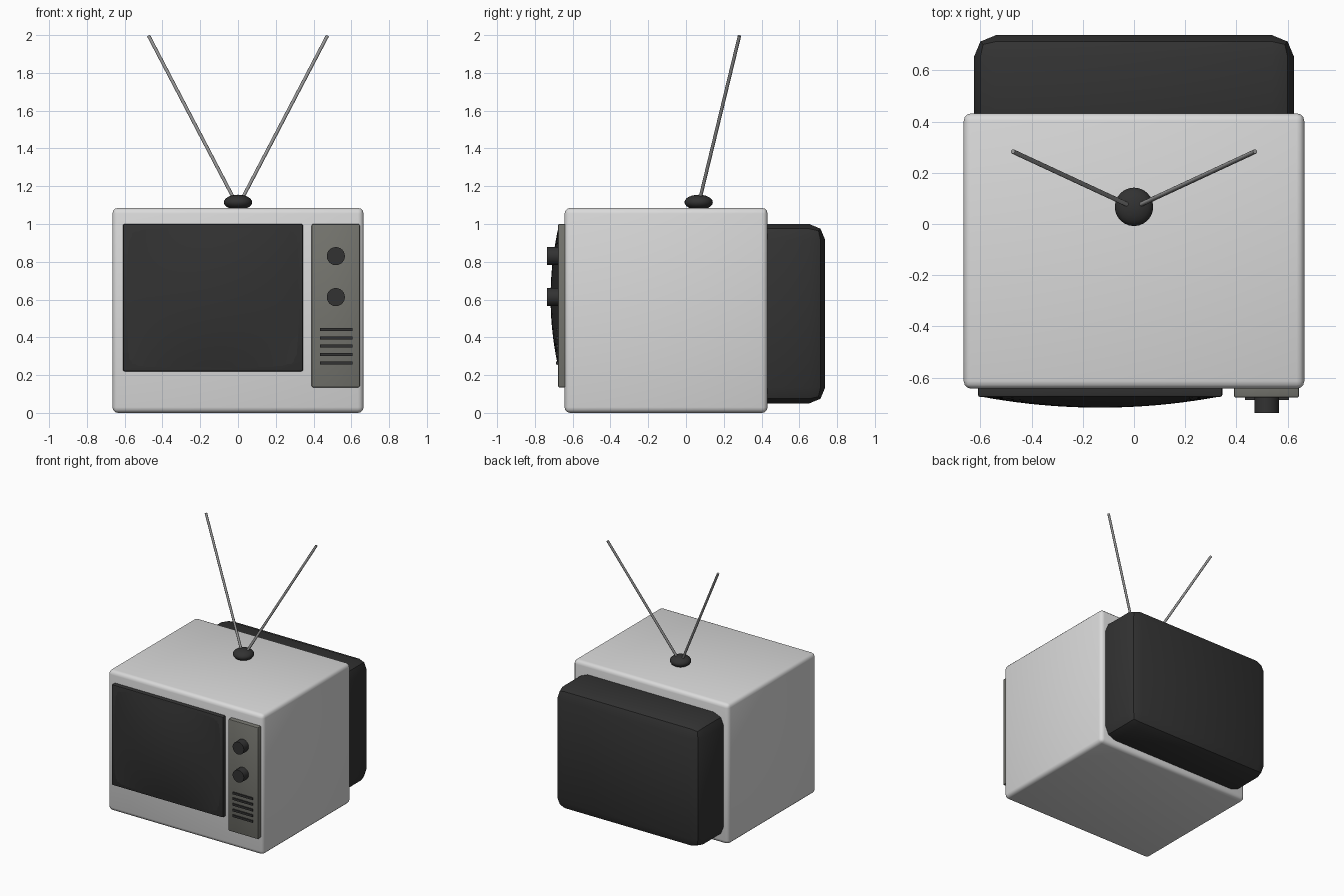
import bpy, bmesh
from math import pi
from mathutils import Vector

cube = bpy.data.objects.get("Cube")
if cube:
    bpy.data.objects.remove(cube, do_unlink=True)


def material(name, color):
    m = bpy.data.materials.new(name)
    m.use_nodes = True
    m.diffuse_color = (*color, 1)
    bsdf = m.node_tree.nodes["Principled BSDF"]
    bsdf.inputs["Base Color"].default_value = (*color, 1)
    bsdf.inputs["Roughness"].default_value = 0.6
    return m


light_grey = material("light grey plastic", (0.7, 0.7, 0.7))
panel_grey = material("warm grey panel", (0.175, 0.175, 0.155))
charcoal = material("charcoal plastic", (0.032, 0.032, 0.032))
metal = material("antenna metal", (0.3, 0.3, 0.3))


def finish(obj, name, mat, smooth=True):
    obj.name = name
    obj.data.name = name
    obj.data.materials.append(mat)
    if smooth:
        bpy.ops.object.shade_smooth_by_angle(angle=pi / 6)
    return obj


def box(name, lo, hi, mat, bevel=0, segments=2):
    """Box between two corners, with rounded edges."""
    lo, hi = Vector(lo), Vector(hi)
    bpy.ops.mesh.primitive_cube_add(size=1, location=(lo + hi) / 2)
    obj = bpy.context.object
    obj.scale = hi - lo
    bpy.ops.object.transform_apply(location=False, rotation=False, scale=True)
    if bevel:
        mod = obj.modifiers.new("rounded edges", "BEVEL")
        mod.width = bevel
        mod.segments = segments
        bpy.ops.object.modifier_apply(modifier=mod.name)
    return finish(obj, name, mat)


def rod(name, start, end, radius, mat, sides=16):
    """Cylinder between two points."""
    start, end = Vector(start), Vector(end)
    axis = end - start
    bpy.ops.mesh.primitive_cylinder_add(
        vertices=sides, radius=radius, depth=axis.length, location=(start + end) / 2,
        rotation=axis.to_track_quat("Z", "Y").to_euler())
    return finish(bpy.context.object, name, mat)


# Cabinet and rear housing
box("cabinet", (-0.665, -0.643, 0), (0.665, 0.432, 1.085), light_grey, 0.03, 3)
box("rear_housing", (-0.625, 0.25, 0.05), (0.625, 0.737, 1.0), charcoal, 0.085, 2)

# Screen surround and bulging glass
box("screen_surround", (-0.61, -0.676, 0.22), (0.345, -0.6, 1.0), charcoal, 0.01)

bm = bmesh.new()
bmesh.ops.create_grid(bm, x_segments=20, y_segments=20, size=1)
for v in bm.verts:
    u, w = v.co.x, v.co.y
    bulge = (1 - u * u) * (1 - w * w)
    v.co = (-0.1325 + 0.46 * u, -0.675 - 0.042 * bulge, 0.61 + 0.375 * w)
glass_mesh = bpy.data.meshes.new("screen_glass")
bm.to_mesh(glass_mesh)
bm.free()
glass = bpy.data.objects.new("screen_glass", glass_mesh)
bpy.context.collection.objects.link(glass)
bpy.ops.object.select_all(action="DESELECT")
glass.select_set(True)
bpy.context.view_layer.objects.active = glass
finish(glass, "screen_glass", charcoal)

# Control panel with knobs and speaker slots
box("control_panel", (0.39, -0.678, 0.135), (0.645, -0.6, 1.0), panel_grey, 0.008)
for i, z in enumerate((0.83, 0.613)):
    rod(f"knob_{i + 1}", (0.518, -0.66, z), (0.518, -0.737, z), 0.048, charcoal, 24)
for i in range(5):
    z = 0.265 + 0.044 * i
    box(f"speaker_slot_{i + 1}", (0.433, -0.687, z - 0.008), (0.605, -0.67, z + 0.008), charcoal)

# Antenna base and two rods
bpy.ops.mesh.primitive_uv_sphere_add(segments=24, ring_count=12, radius=1, location=(0, 0.067, 1.115))
bpy.context.object.scale = (0.075, 0.075, 0.04)
bpy.ops.object.transform_apply(location=False, rotation=False, scale=True)
finish(bpy.context.object, "antenna_base", charcoal)
for side, s in (("left", 1), ("right", -1)):
    rod(f"antenna_{side}", (0.02 * s, 0.073, 1.13), (0.473 * s, 0.283, 1.996), 0.009, metal, 12)
